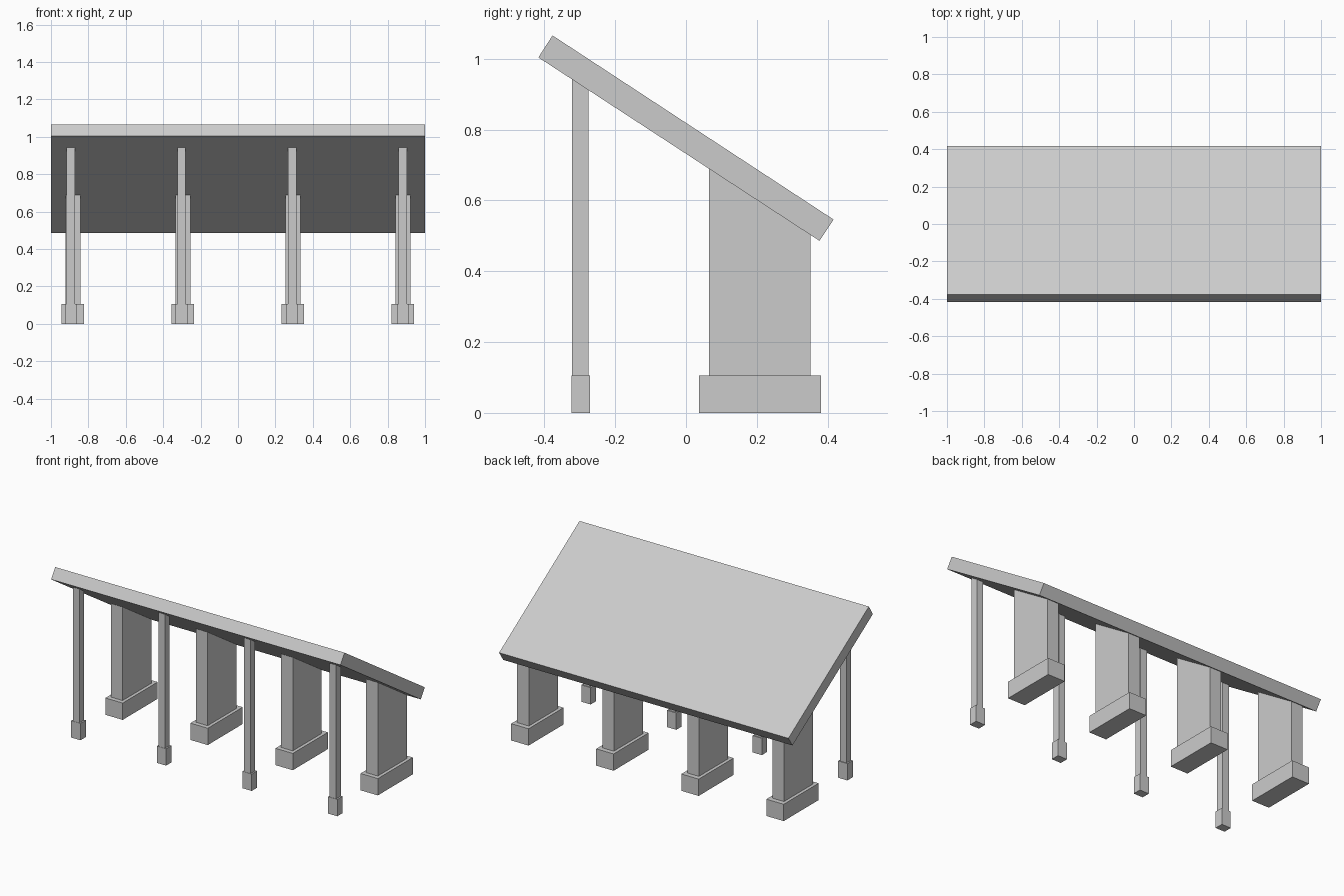
import bpy, bmesh

if "Cube" in bpy.data.objects:
    bpy.data.objects.remove(bpy.data.objects["Cube"])


def extrude_profile(name, profile, x0, x1):
    """Solid made from a (y, z) outline extruded along x."""
    bm = bmesh.new()
    face = bm.faces.new([bm.verts.new((x0, y, z)) for y, z in profile])
    ext = bmesh.ops.extrude_face_region(bm, geom=[face])
    verts = [g for g in ext["geom"] if isinstance(g, bmesh.types.BMVert)]
    bmesh.ops.translate(bm, verts=verts, vec=(x1 - x0, 0, 0))
    bmesh.ops.recalc_face_normals(bm, faces=bm.faces)
    mesh = bpy.data.meshes.new(name)
    bm.to_mesh(mesh)
    bm.free()
    obj = bpy.data.objects.new(name, mesh)
    bpy.context.collection.objects.link(obj)
    return obj


def underside(y):
    """Height of the roof underside at y."""
    return 1.004 + (y + 0.417) * (0.486 - 1.004) / (0.377 + 0.417)


def upright(name, x, width, y0, y1, base_width, b0, b1, base_top=0.105):
    """Footing block with a support whose top is cut to the roof slope."""
    extrude_profile(name + "_footing",
                    [(b0, 0), (b1, 0), (b1, base_top), (b0, base_top)],
                    x - base_width / 2, x + base_width / 2)
    extrude_profile(name,
                    [(y0, base_top), (y1, base_top),
                     (y1, underside(y1)), (y0, underside(y0))],
                    x - width / 2, x + width / 2)


# Sloping roof slab
extrude_profile("roof", [(-0.417, 1.004), (0.377, 0.486),
                         (0.417, 0.546), (-0.377, 1.066)], -1, 1)

# Four slim front posts and four wide rear piers
for i in range(4):
    upright("front_post", -0.894 + i * 0.5917, 0.045, -0.322, -0.276,
            0.064, -0.324, -0.271)
    upright("rear_pier", -0.883 + i * 0.588, 0.08, 0.065, 0.351,
            0.12, 0.037, 0.382)
